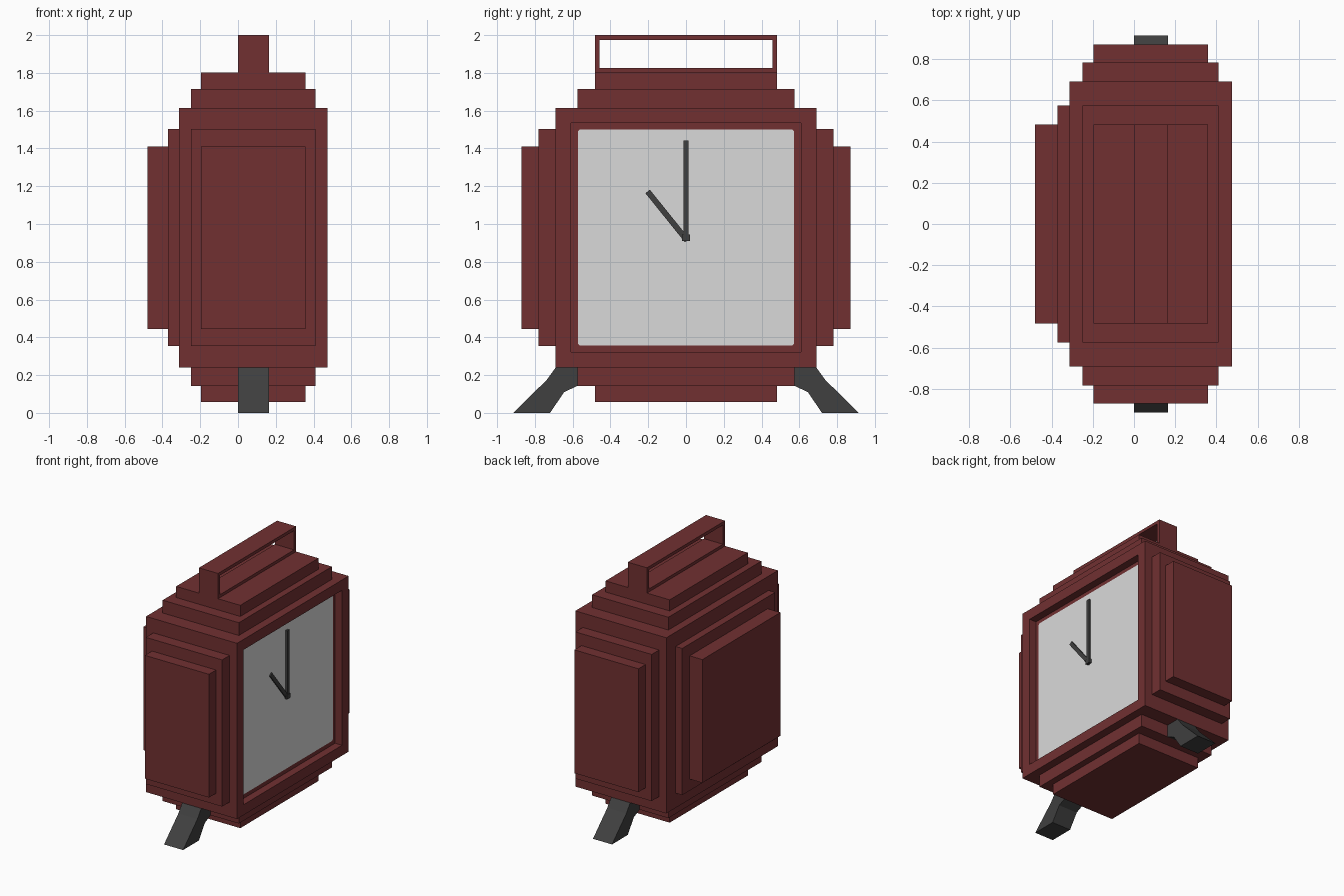
import bpy, bmesh
from mathutils import Vector, Matrix

cube = bpy.data.objects.get("Cube")
if cube:
    bpy.data.objects.remove(cube, do_unlink=True)


def material(name, rgb):
    mat = bpy.data.materials.new(name)
    mat.use_nodes = True
    colour = (*rgb, 1)
    mat.diffuse_color = colour
    mat.node_tree.nodes["Principled BSDF"].inputs["Base Color"].default_value = colour
    return mat


red = material("dark red", (0.165, 0.03, 0.031))
white = material("dial white", (0.7, 0.7, 0.7))
grey = material("charcoal", (0.05, 0.05, 0.05))


def finish(name, bm, mat):
    bmesh.ops.recalc_face_normals(bm, faces=bm.faces)
    mesh = bpy.data.meshes.new(name)
    bm.to_mesh(mesh)
    bm.free()
    mesh.materials.append(mat)
    obj = bpy.data.objects.new(name, mesh)
    bpy.context.collection.objects.link(obj)
    return obj


def box_bm(lo, hi):
    lo, hi = Vector(lo), Vector(hi)
    bm = bmesh.new()
    bmesh.ops.create_cube(bm, size=1)
    bmesh.ops.scale(bm, vec=hi - lo, verts=bm.verts)
    bmesh.ops.translate(bm, vec=(lo + hi) / 2, verts=bm.verts)
    bm.normal_update()
    return bm


def box(name, lo, hi, mat=red):
    return finish(name, box_bm(lo, hi), mat)


def prism(name, outline, x0, x1, mat):
    """Extrude a y-z outline along x."""
    bm = bmesh.new()
    face = bm.faces.new([bm.verts.new((x0, y, z)) for y, z in outline])
    ext = bmesh.ops.extrude_face_region(bm, geom=[face])["geom"]
    verts = [v for v in ext if isinstance(v, bmesh.types.BMVert)]
    bmesh.ops.translate(bm, vec=(x1 - x0, 0, 0), verts=verts)
    return finish(name, bm, mat)


# Case with a recessed window on the dial side
X0, X1, Y, Z0, Z1 = -0.313, 0.475, 0.69, 0.24, 1.615
bm = box_bm((X0, -Y, Z0), (X1, Y, Z1))
window = [f for f in bm.faces if f.normal.x > 0.9]
bmesh.ops.inset_region(bm, faces=window, thickness=0.115)
rim = window[0]
walls = bmesh.ops.extrude_face_region(bm, geom=[rim])["geom"]
bmesh.ops.translate(bm, vec=(-0.06, 0, 0),
                    verts=[v for v in walls if isinstance(v, bmesh.types.BMVert)])
if rim.is_valid:
    bmesh.ops.delete(bm, geom=[rim], context="FACES_ONLY")
finish("case", bm, red)

# Two stepped panels on each remaining side: (x range, half y, z range)
steps = [("inner", (-0.25, 0.41), 0.575, (0.355, 1.503)),
         ("outer", (-0.197, 0.358), 0.483, (0.445, 1.41))]
sides, tops, bases, backs = [Y, 0.782, 0.87], [Z1, 1.715, 1.802], [Z0, 0.143, 0.058], [X0, -0.37, -0.48]
for i, (label, (xa, xb), y, (za, zb)) in enumerate(steps):
    box(label + "_top_step", (xa, -y, tops[i]), (xb, y, tops[i + 1]))
    box(label + "_bottom_step", (xa, -y, bases[i + 1]), (xb, y, bases[i]))
    box(label + "_back_step", (backs[i + 1], -y, za), (backs[i], y, zb))
    box(label + "_front_side_step", (xa, -sides[i + 1], za), (xb, -sides[i], zb))
    box(label + "_rear_side_step", (xa, sides[i], za), (xb, sides[i + 1], zb))

# Carrying handle: a block with a slot through it
bm = box_bm((0, -0.483, 1.8), (0.165, 0.483, 2.0))
ends = [f for f in bm.faces if abs(f.normal.x) > 0.9]
bmesh.ops.inset_individual(bm, faces=ends, thickness=0.035)
loops = [e for f in ends for e in f.edges]
bmesh.ops.delete(bm, geom=ends, context="FACES_ONLY")
bmesh.ops.bridge_loops(bm, edges=loops)
finish("handle", bm, red)

# Dial plate with slightly clipped corners
bm = box_bm((0.412, -0.573, 0.357), (0.42, 0.573, 1.5))
corners = [e for e in bm.edges
           if abs((e.verts[0].co - e.verts[1].co).x) > 0.001]
bmesh.ops.bevel(bm, geom=corners, offset=0.01, segments=1, affect="EDGES")
finish("dial", bm, white)


# Clock hands
def hand(name, tip, x0, x1, width):
    base, tip = Vector((0, 0.92)), Vector(tip)
    along = (tip - base).normalized()
    side = Vector((-along.y, along.x)) * width / 2
    base = base - along * 0.01
    prism(name, [base - side, tip - side, tip + side, base + side], x0, x1, grey)


hand("minute_hand", (0, 1.443), 0.419, 0.436, 0.027)
hand("hour_hand", (-0.203, 1.172), 0.419, 0.43, 0.03)
box("hand_hub", (0.419, -0.02, 0.91), (0.44, 0.02, 0.945), grey)

# Splayed feet
foot = [(0.575, 0.24), (0.69, 0.24), (0.737, 0.175), (0.915, 0),
        (0.72, 0), (0.645, 0.11), (0.575, 0.143)]
for label, s in (("front", -1), ("rear", 1)):
    prism(label + "_foot", [(s * y, z) for y, z in foot], 0, 0.165, grey)
